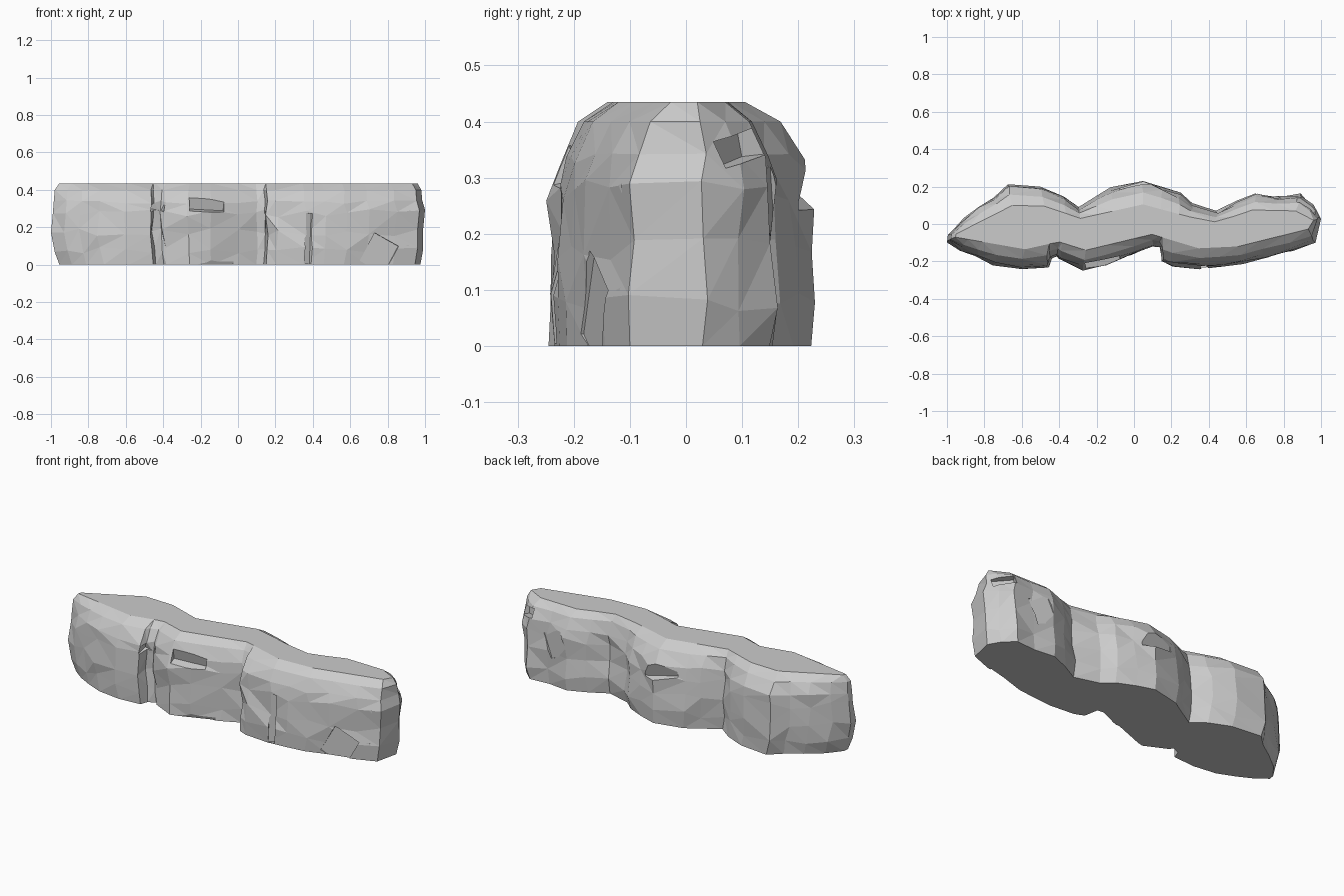
import bpy, bmesh, random
from mathutils import Vector

if "Cube" in bpy.data.objects:
    bpy.data.objects.remove(bpy.data.objects["Cube"])

random.seed(4)

# plan outlines at the widest level, left to right
FRONT = [(-1, -.09), (-.93, -.14), (-.85, -.18), (-.75, -.22), (-.61, -.238), (-.475, -.228),
         (-.46, -.185), (-.415, -.165), (-.40, -.185), (-.27, -.245), (-.15, -.215), (0, -.16),
         (.1, -.115), (.14, -.12), (.155, -.2), (.21, -.222), (.36, -.234), (.47, -.225),
         (.58, -.212), (.7, -.175), (.85, -.145), (.97, -.1)]
BACK = [(-.995, -.06), (-.93, .02), (-.84, .09), (-.75, .15), (-.68, .215), (-.5, .195),
        (-.38, .145), (-.3, .085), (-.2, .145), (-.12, .195), (.05, .232), (.15, .2),
        (.25, .155), (.31, .1), (.45, .06), (.55, .115), (.66, .16), (.78, .145),
        (.9, .155), (.96, .1), (1, .03)]
# plan edges of the flat top
TOP_F = [(-1, -.07), (-.61, -.135), (-.42, -.095), (-.27, -.14), (.1, -.055), (.36, -.13),
         (.58, -.12), (1, -.02)]
TOP_B = [(-1, -.055), (-.68, .10), (-.5, .095), (-.3, .03), (.05, .105), (.3, .04),
         (.46, .01), (.66, .075), (.9, .07), (1, .02)]
# level: z, spread from top edge to outline (front, back), end scale (left, right)
LEVELS = [(0, 1.0, .93, .955, .975), (.08, .99, 1.04, .98, .99), (.175, .97, .98, 1, .99),
          (.275, .96, .93, .99, 1), (.335, .88, .84, .985, .985), (.40, .5, .5, .98, .98),
          (.435, 0, 0, .955, .96)]


def at(table, x):
    for (x0, y0), (x1, y1) in zip(table, table[1:]):
        if x <= x1:
            return y0 + (y1 - y0) * (x - x0) / (x1 - x0)
    return table[-1][1]


# wall body: stacked rings around the winding plan
bm = bmesh.new()
perimeter = [(p, TOP_F, 1) for p in FRONT] + [(p, TOP_B, 2) for p in reversed(BACK)]
rings = []
for i, lv in enumerate(LEVELS):
    ring = []
    for (x, y), top, side in perimeter:
        ty = at(top, x)
        yy = ty + (y - ty) * lv[side]
        xx = x * (lv[3] if x < 0 else lv[4])
        z = lv[0]
        if 0 < i < 5:                      # rough stone surface
            z += random.uniform(-.022, .022) if i < 4 else random.uniform(-.01, .01)
            yy += random.uniform(-.01, .01)
            if abs(x) < .9:
                xx += random.uniform(-.008, .008)
        ring.append(bm.verts.new((xx, yy, z)))
    rings.append(ring)
n = len(perimeter)
for a, b in zip(rings, rings[1:]):
    for k in range(n):
        m = (k + 1) % n
        bm.faces.new((a[k], a[m], b[m], b[k]))
bmesh.ops.triangulate(bm, faces=bm.faces[:], quad_method='SHORT_EDGE')
bm.faces.new(list(reversed(rings[0])))
bm.faces.new(rings[-1])
bmesh.ops.recalc_face_normals(bm, faces=bm.faces[:])
me = bpy.data.meshes.new("rock_wall")
bm.to_mesh(me)
bm.free()
wall = bpy.data.objects.new("rock_wall", me)
bpy.context.collection.objects.link(wall)


# chipped ledges and hollows: tilted block cutters
def chip(center, size, rot):
    bpy.ops.mesh.primitive_cube_add(size=1, location=center, rotation=rot)
    c = bpy.context.object
    c.name = "chip_cutter"
    c.scale = size
    c.hide_render = True
    c.hide_set(True)
    mod = wall.modifiers.new("chip", 'BOOLEAN')
    mod.operation = 'DIFFERENCE'
    mod.solver = 'EXACT'
    mod.object = c
    return c


cutters = [chip(*a) for a in (
    ((-.16, -.235, .345), (.19, .09, .13), (.25, .05, .18)),
    ((-.43, -.2, .30), (.07, .06, .035), (.3, .2, 0)),
    ((.385, -.245, .14), (.035, .06, .27), (0, .04, .5)),
    ((.76, -.185, .06), (.15, .06, .17), (0, .5, .25)),
    ((.9, -.15, .2), (.06, .05, .2), (0, .05, .4)),
    ((-.12, -.245, .03), (.22, .06, .12), (.4, -.15, .3)),
    ((.93, .11, .355), (.12, .1, .05), (.1, .2, -.5)),
    ((.02, .235, .30), (.2, .07, .1), (-.3, .2, .1)),
    ((.72, .175, .24), (.12, .06, .14), (0, .4, -.15)),
)]

# bake the cuts and drop the helpers
bpy.context.view_layer.update()
dg = bpy.context.evaluated_depsgraph_get()
baked = bpy.data.meshes.new_from_object(wall.evaluated_get(dg))
wall.modifiers.clear()
wall.data = baked
for c in cutters:
    bpy.data.objects.remove(c)
for p in wall.data.polygons:
    p.use_smooth = False
